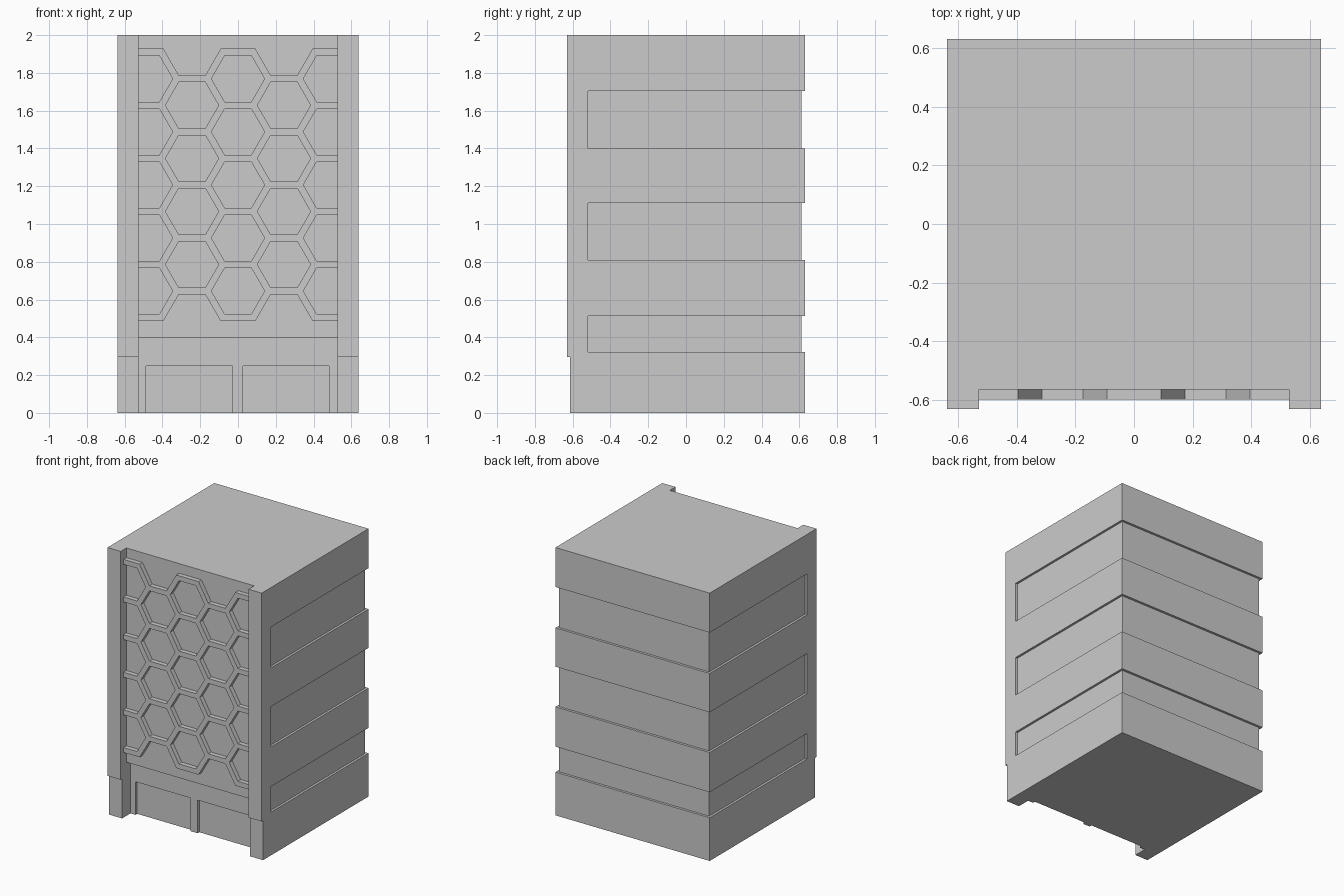
import bpy, bmesh
from math import cos, sin, pi, sqrt
from mathutils import Vector

if "Cube" in bpy.data.objects:
    bpy.data.objects.remove(bpy.data.objects["Cube"])


def finish(bm, name):
    bmesh.ops.recalc_face_normals(bm, faces=bm.faces)
    me = bpy.data.meshes.new(name)
    bm.to_mesh(me)
    bm.free()
    ob = bpy.data.objects.new(name, me)
    bpy.context.collection.objects.link(ob)
    return ob


def prism(name, plan, z0, z1):
    """Extrude an xy outline from z0 to z1."""
    bm = bmesh.new()
    face = bm.faces.new([bm.verts.new((x, y, z0)) for x, y in plan])
    ext = bmesh.ops.extrude_face_region(bm, geom=[face])["geom"]
    up = [v for v in ext if isinstance(v, bmesh.types.BMVert)]
    bmesh.ops.translate(bm, verts=up, vec=(0, 0, z1 - z0))
    return finish(bm, name)


def box(name, x0, x1, y0, y1, z0, z1):
    return prism(name, [(x0, y0), (x1, y0), (x1, y1), (x0, y1)], z0, z1)


def cut(target, cutter):
    mod = target.modifiers.new("cut", 'BOOLEAN')
    mod.operation, mod.solver, mod.object = 'DIFFERENCE', 'EXACT', cutter
    bpy.context.view_layer.objects.active = target
    bpy.ops.object.modifier_apply(modifier=mod.name)
    bpy.data.objects.remove(cutter)


W, D, PANEL = 0.637, 0.63, 0.528     # half width, half depth, half panel width
BACK = -0.563                        # front panel plane

# cabinet block with front recesses
body = box("cabinet_body", -W, W, -D, D, 0, 2)
cut(body, box("foot_step", -0.8, 0.8, -0.8, -0.614, -0.1, 0.295))
cut(body, box("panel_recess", -PANEL, PANEL, -0.9, BACK, 0.2, 2.1))
cut(body, box("plinth_recess", -PANEL, PANEL, -0.85, -0.515, -0.2, 0.4))
for x0, x1 in ((-0.486, -0.03), (0.027, 0.483)):
    cut(body, box("bay_recess", x0, x1, -0.8, -0.495, -0.15, 0.247))

# shallow bands wrapped round sides and back
gx, gy, gf = 0.62, 0.612, -0.52
band = [(-.8, gf), (-gx, gf), (-gx, gy), (gx, gy),
        (gx, gf), (.8, gf), (.8, .8), (-.8, .8)]
for z0, z1 in ((0.323, 0.513), (0.81, 1.11), (1.40, 1.705)):
    cut(body, prism("band", band, z0, z1))

# honeycomb grille: half walls inside each cell, extra half walls at the rim
PITCH, WALL = 0.281, 0.037
r_mid = PITCH / sqrt(3)
r_in, r_out = r_mid - WALL / sqrt(3), r_mid + WALL / sqrt(3)
cells = {}
for col in range(-2, 3):
    odd = col % 2
    for row in range(4 if odd else 5):
        key = (col, 2 * row + odd)
        cells[key] = Vector((col * PITCH * sqrt(3) / 2, 0.645 + key[1] * PITCH / 2))
STEPS = [(1, 1), (0, 2), (-1, 1), (-1, -1), (0, -2), (1, -1)]   # neighbour over each side


def corner(i, r):
    return Vector((cos(i * pi / 3), sin(i * pi / 3))) * r


bm = bmesh.new()


def quad(points):
    bm.faces.new([bm.verts.new((p.x, -0.597, p.y)) for p in points])


for (col, row), c in cells.items():
    near = [(col + dc, row + dr) in cells for dc, dr in STEPS]
    for i in range(6):
        a, b = c + corner(i, r_mid), c + corner(i + 1, r_mid)
        quad([c + corner(i, r_in), c + corner(i + 1, r_in), b, a])
        if not near[i]:
            dc, dr = STEPS[i]
            n = c + Vector((dc * PITCH * sqrt(3) / 2, dr * PITCH / 2))
            pa = n + (a - n) * (r_in / r_mid) if near[i - 1] else c + corner(i, r_out)
            pb = n + (b - n) * (r_in / r_mid) if near[(i + 1) % 6] else c + corner(i + 1, r_out)
            quad([a, b, pb, pa])
bmesh.ops.remove_doubles(bm, verts=bm.verts, dist=0.0005)
# trim at the posts, then give thickness
for s in (-1, 1):
    bmesh.ops.bisect_plane(bm, geom=bm.verts[:] + bm.edges[:] + bm.faces[:],
                           plane_co=(s * PANEL, 0, 0), plane_no=(s, 0, 0), clear_outer=True)
bmesh.ops.recalc_face_normals(bm, faces=bm.faces)
ext = bmesh.ops.extrude_face_region(bm, geom=bm.faces[:], use_keep_orig=True)["geom"]
bmesh.ops.translate(bm, verts=[v for v in ext if isinstance(v, bmesh.types.BMVert)],
                    vec=(0, 0.597 + BACK + 0.003, 0))
finish(bm, "honeycomb_grille")
